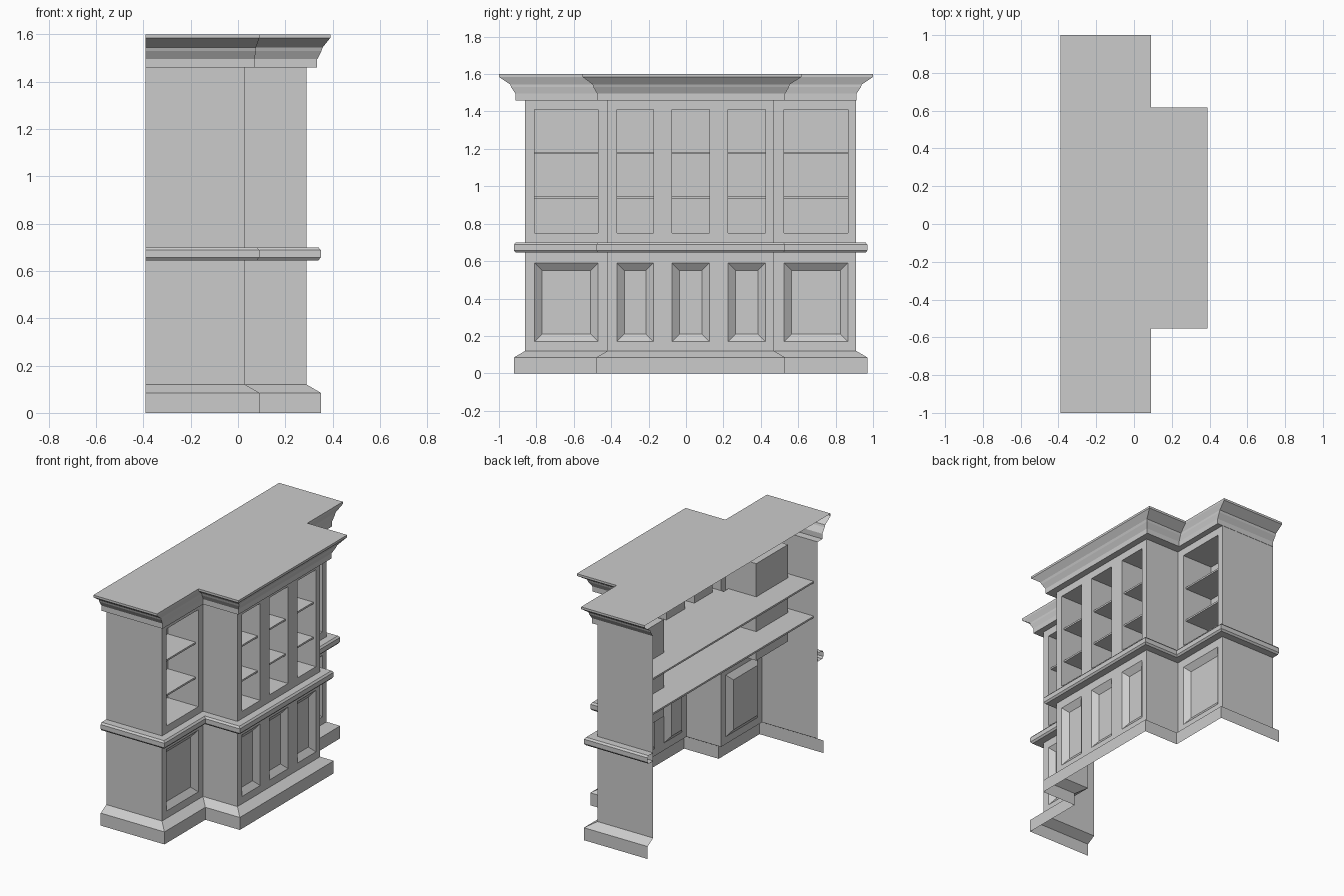
import bpy, bmesh

if "Cube" in bpy.data.objects:
    bpy.data.objects.remove(bpy.data.objects["Cube"])

# Plan of the cabinet: front faces +x, a centre bay stands proud of two wings
BODY = (0.03, 0.29, -0.86, -0.42, 0.47, 0.91)   # wing x, bay x, four y stations
BACK = -0.39


def finish(bm, name):
    bmesh.ops.remove_doubles(bm, verts=bm.verts, dist=0.0005)
    bmesh.ops.recalc_face_normals(bm, faces=bm.faces)
    me = bpy.data.meshes.new(name)
    bm.to_mesh(me)
    bm.free()
    ob = bpy.data.objects.new(name, me)
    bpy.context.collection.objects.link(ob)
    return ob


def outline(plan, back=BACK):
    w, c, a, b, d, e = plan
    return [(back, a), (w, a), (w, b), (c, b), (c, d), (w, d), (w, e), (back, e)]


def grow(off):
    w, c, a, b, d, e = BODY
    return (w + off, c + off, a - off, b - off, d + off, e + off)


def sweep(name, levels, cap_top=False, cap_bottom=False, back=BACK, closed=False):
    """Skin a stack of (z, plan) levels; the back stays open unless closed."""
    bm = bmesh.new()
    rows = [[bm.verts.new((x, y, z)) for x, y in outline(p, back)] for z, p in levels]
    n = len(rows[0])
    for lo, hi in zip(rows, rows[1:]):
        for i in range(n if closed else n - 1):
            j = (i + 1) % n
            bm.faces.new((lo[i], lo[j], hi[j], hi[i]))
    if cap_top:
        bm.faces.new(rows[-1])
    if cap_bottom:
        bm.faces.new(rows[0][::-1])
    return finish(bm, name)


def recess(bm, x, y0, y1, z0, z1, depth, inset):
    """Pocket going back from the wall, with straight or sloped sides."""
    def ring(px, s):
        return [bm.verts.new((px, y, z)) for y, z in
                ((y0 + s, z0 + s), (y1 - s, z0 + s), (y1 - s, z1 - s), (y0 + s, z1 - s))]
    a, b = ring(x, 0), ring(x - depth, inset)
    for i in range(4):
        j = (i + 1) % 4
        bm.faces.new((a[i], a[j], b[j], b[i]))
    bm.faces.new(b)


def front_wall(name, x, ys):
    """Wall with a sunk panel below and a display niche above in each odd column."""
    zs = [0.12, 0.17, 0.59, 0.75, 1.41, 1.46]
    bm = bmesh.new()
    for i, (y0, y1) in enumerate(zip(ys, ys[1:])):
        for k, (z0, z1) in enumerate(zip(zs, zs[1:])):
            if i % 2 and k == 1:
                recess(bm, x, y0, y1, z0, z1, 0.03, 0.04)
            elif i % 2 and k == 3:
                recess(bm, x, y0, y1, z0, z1, 0.23, 0)
            else:
                bm.faces.new([bm.verts.new((x, y, z)) for y, z in
                              ((y0, z0), (y1, z0), (y1, z1), (y0, z1))])
    return finish(bm, name)


def side_wall(name, y, x0, x1):
    bm = bmesh.new()
    bm.faces.new([bm.verts.new((x, y, z)) for x, z in
                  ((x0, 0.12), (x1, 0.12), (x1, 1.46), (x0, 1.46))])
    return finish(bm, name)


# Body walls
wing, bay, ya, yb, yc, yd = BODY
front_wall("wing_front_a", wing, [ya, -0.81, -0.47, yb])
front_wall("wing_front_b", wing, [yc, 0.525, 0.865, yd])
front_wall("centre_front", bay, [yb, -0.37, -0.175, -0.075, 0.125, 0.225, 0.425, yc])
for name, y, x0, x1 in (("end_wall_a", ya, BACK, wing), ("end_wall_b", yd, BACK, wing),
                        ("bay_side_a", yb, wing, bay), ("bay_side_b", yc, wing, bay)):
    side_wall(name, y, x0, x1)

# Plinth with chamfered top
sweep("plinth", [(0, grow(0.06)), (0.085, grow(0.06)), (0.12, BODY)])

# Waist moulding
sweep("waist_moulding", [(z, grow(o)) for z, o in (
    (0.645, 0), (0.645, 0.05), (0.657, 0.06), (0.688, 0.06), (0.70, 0.05), (0.70, 0))])

# Crown cornice, stepping outward to the flat top
crown = [(1.46, BODY)]
for z, w, c, outer, b, d in ((1.46, 0.07, 0.335, 0.912, -0.475, 0.53),
                             (1.495, 0.07, 0.335, 0.912, -0.475, 0.53),
                             (1.53, 0.076, 0.353, 0.935, -0.495, 0.55),
                             (1.545, 0.076, 0.358, 0.94, -0.50, 0.555),
                             (1.585, 0.09, 0.39, 1.0, -0.553, 0.618),
                             (1.60, 0.09, 0.39, 1.0, -0.553, 0.618)):
    crown.append((z, (w, c, -outer, b, d, outer)))
sweep("crown_cornice", crown, cap_top=True)

# Shelves running through the niches
inner = (wing - 0.02, bay - 0.02, ya, yb, yc, yd)
for i, z in enumerate((0.935, 1.172)):
    sweep(f"shelf_{i + 1}", [(z, inner), (z + 0.012, inner)], True, True, -0.36, True)
